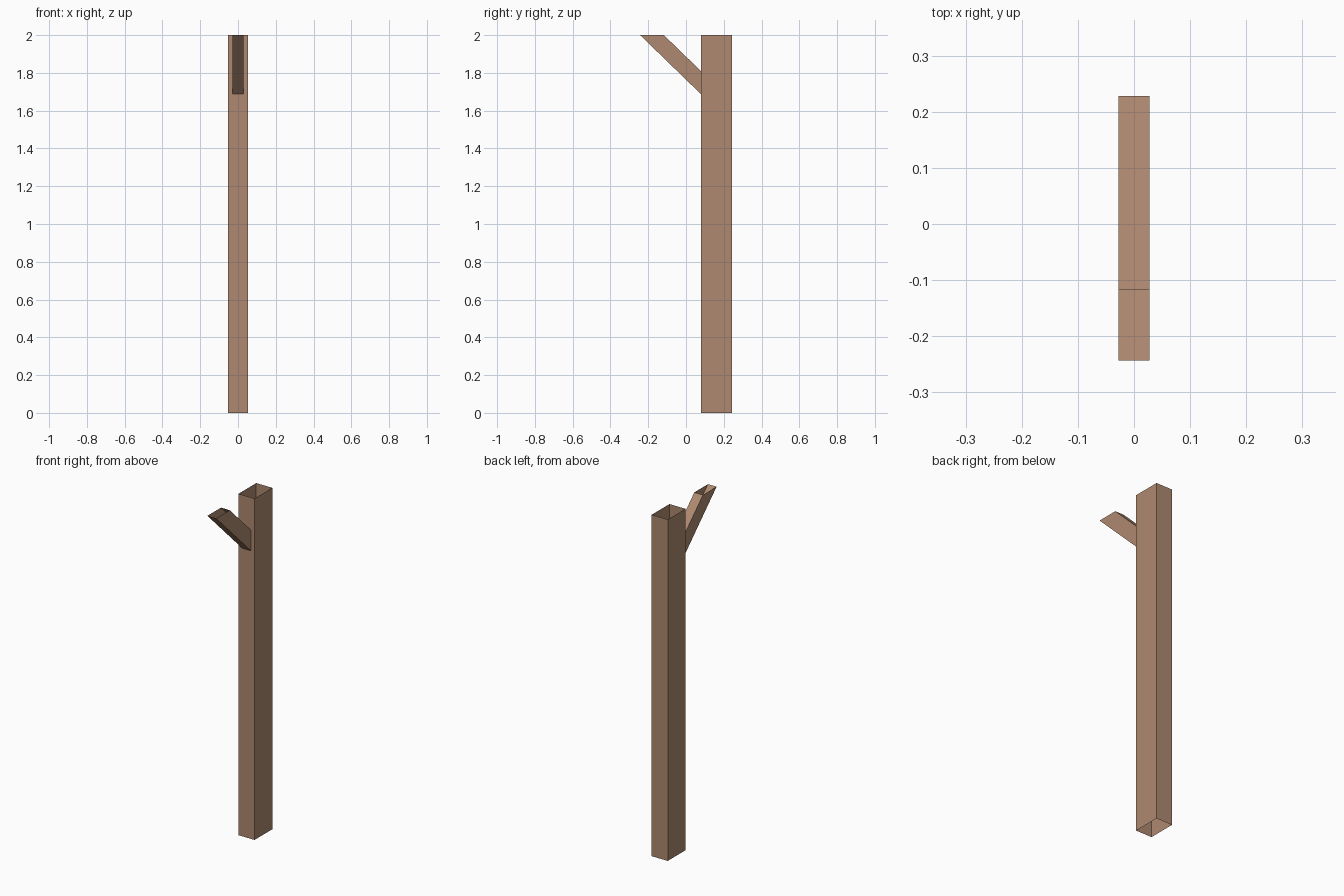
import bpy, bmesh

if "Cube" in bpy.data.objects:
    bpy.data.objects.remove(bpy.data.objects["Cube"])

wood = bpy.data.materials.new("wood")
wood.diffuse_color = (0.42, 0.25, 0.16, 1)
wood.use_nodes = True
wood.node_tree.nodes["Principled BSDF"].inputs["Base Color"].default_value = wood.diffuse_color


def open_tube(name, half_width, lower, upper):
    """Four-sided sleeve without end caps; lower and upper are (front, back) y-z edges."""
    bm = bmesh.new()
    rings = []
    for (front, back) in (lower, upper):
        rings.append([bm.verts.new((sx * half_width, y, z)) for sx, (y, z) in
                      ((-1, front), (1, front), (1, back), (-1, back))])
    for i in range(4):
        j = (i + 1) % 4
        bm.faces.new((rings[0][i], rings[0][j], rings[1][j], rings[1][i]))
    mesh = bpy.data.meshes.new(name)
    bm.to_mesh(mesh)
    bm.free()
    mesh.materials.append(wood)
    obj = bpy.data.objects.new(name, mesh)
    bpy.context.collection.objects.link(obj)
    return obj


# Upright post, open at both ends
open_tube("post", 0.052, ((0.079, 0), (0.243, 0)), ((0.079, 2), (0.243, 2)))

# Slanted brace: level cut at the top, square cut inside the post
open_tube("brace", 0.028, ((0.167, 1.602), (0.228, 1.665)), ((-0.243, 2), (-0.117, 2)))
